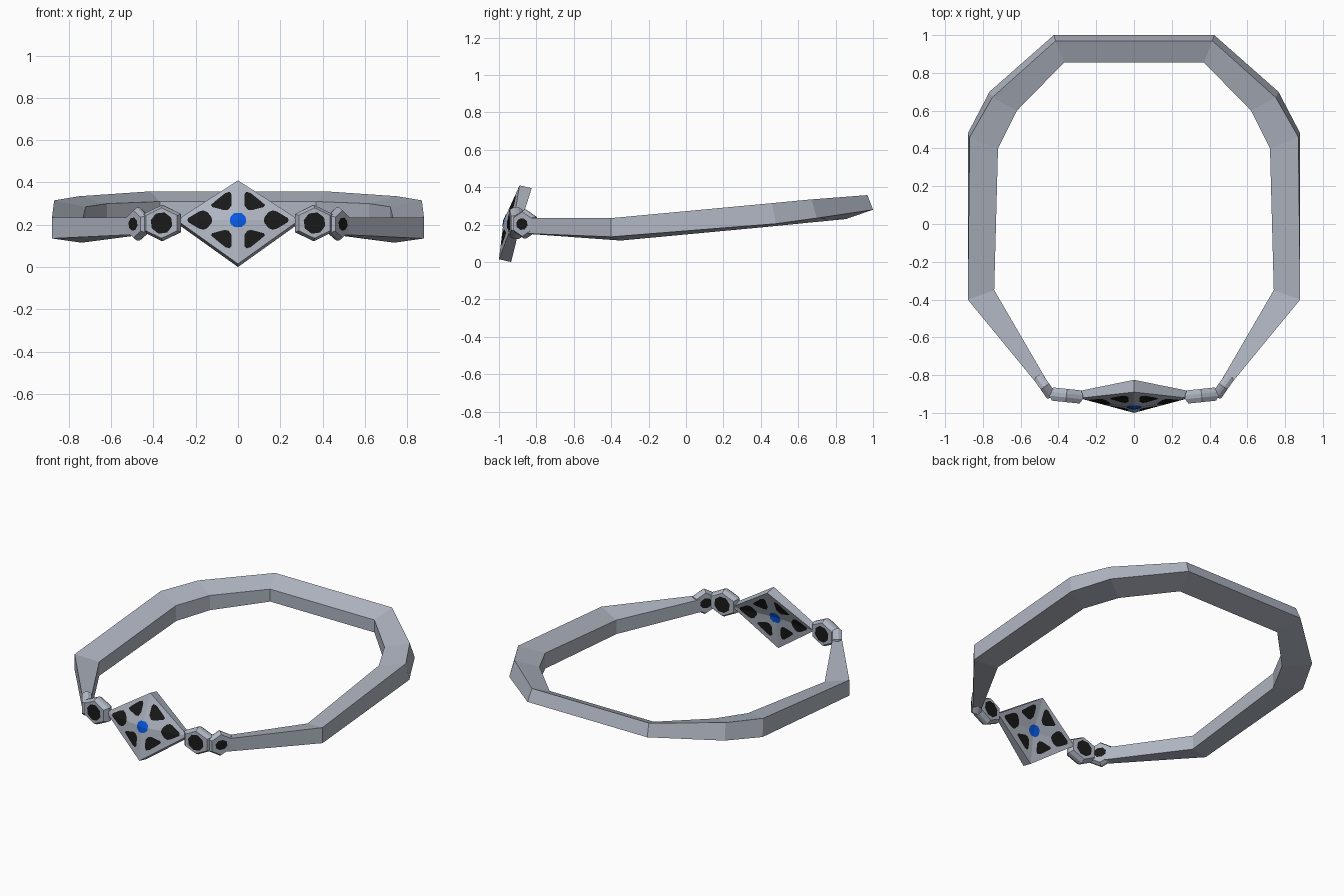
import bpy, bmesh, math
from mathutils import Vector, Matrix

if "Cube" in bpy.data.objects:
    bpy.data.objects.remove(bpy.data.objects["Cube"])


def mat(name, rgb):
    m = bpy.data.materials.new(name)
    m.diffuse_color = (*rgb, 1)
    m.use_nodes = True
    m.node_tree.nodes["Principled BSDF"].inputs["Base Color"].default_value = m.diffuse_color
    return m


STEEL = mat("steel grey", (0.43, 0.465, 0.535))
BLACK = mat("black stone", (0.010, 0.010, 0.010))
BLUE = mat("blue stone", (0.002, 0.095, 0.75))


def make(name, verts, faces, material, fix=True):
    bm = bmesh.new()
    vs = [bm.verts.new(v) for v in verts]
    for f in faces:
        bm.faces.new([vs[i] for i in f])
    if fix:
        bmesh.ops.recalc_face_normals(bm, faces=bm.faces)
    me = bpy.data.meshes.new(name)
    bm.to_mesh(me)
    bm.free()
    me.materials.append(material)
    ob = bpy.data.objects.new(name, me)
    bpy.context.collection.objects.link(ob)
    return ob


# Band: four-cornered sections (outer top, outer bottom, inner bottom, inner top)
half = [
    [(.465, -.905, .235), (.465, -.905, .155), (.435, -.875, .155), (.435, -.875, .235)],
    [(.88, -.40, .235), (.88, -.40, .135), (.74, -.35, .115), (.74, -.35, .205)],
    [(.87, .46, .315), (.88, .48, .205), (.72, .40, .185), (.72, .40, .285)],
    [(.75, .67, .335), (.765, .70, .235), (.62, .60, .205), (.62, .60, .30)],
    [(.415, .97, .358), (.425, 1.0, .28), (.37, .855, .23), (.37, .855, .31)],
]
sections = half + [[(-x, y, z) for x, y, z in s] for s in reversed(half)]
verts = [p for s in sections for p in s]
faces = [(0, 1, 2, 3), tuple(range(len(verts) - 4, len(verts)))]
for i in range(len(sections) - 1):
    for k in range(4):
        n = (k + 1) % 4
        faces.append((4 * i + k, 4 * i + n, 4 * i + 4 + n, 4 * i + 4 + k))
make("band", verts, faces, STEEL)

# Centre diamond: shallow four-sided pyramid, leaning back, thinner at the sides
CZ, HW = .222, .29


def surface(x, z, back=False):
    u = abs(x) / HW
    dz = z - CZ
    y = -.975 + u * .053 + (dz / .188 * .085 if dz > 0 else dz / .207 * .025)
    if back:
        return Vector((x, y + .065 - .027 * u, z - .015))
    return Vector((x, y, z))


corners = [(0, .41), (HW, CZ), (0, .015), (-HW, CZ), (0, CZ)]
verts = [surface(*c) for c in corners] + [surface(*c, True) for c in corners]
faces = []
for i in range(4):
    n = (i + 1) % 4
    faces += [(i, n, 4), (n + 5, i + 5, 9), (i, n, n + 5, i + 5)]
make("centre_diamond", verts, faces, STEEL)


# Diamond inlays: one quadrant outline repeated over all four, front and back
def inlays(name, outlines, material):
    for back in (False, True):
        shift = Vector((0, .003 if back else -.003, 0))
        verts, faces = [], []
        for sx in (1, -1):
            for sz in (1, -1):
                for o in outlines:
                    b = len(verts)
                    verts += [surface(sx * x, CZ + sz * z, back) + shift for x, z in o]
                    f = list(range(b, b + len(o)))
                    if (sx * sz < 0) != back:
                        f.reverse()
                    faces.append(f)
        make(name + ("_back" if back else "_front"), verts, faces, material, False)


inlays("black_inlays", [
    [(.030, .070), (.046, .049), (.065, .047), (.122, .062), (.128, .072), (.105, .092),
     (.060, .128), (.040, .134), (.030, .122)],
    [(.122, 0), (.240, 0), (.235, .010), (.185, .040), (.165, .046), (.145, .038), (.126, .015)],
], BLACK)
inlays("blue_inlay", [[(0, 0), (.038, 0), (.036, .016), (.018, .033), (0, .034)]], BLUE)


# Side settings: hexagonal blocks with a black oval on both faces
def setting(name, centre, angle, rx, rz, thick, stone):
    frame = Matrix.Translation(centre) @ Matrix.Rotation(angle, 4, 'Z')

    def ring(n, a, b, y, turn):
        return [frame @ Vector((a * math.cos(turn + math.tau * i / n), y,
                                b * math.sin(turn + math.tau * i / n))) for i in range(n)]
    h, t = thick / 2, math.radians(30)
    rings = [(.84, -h), (1, -h * .3), (1, h * .3), (.84, h)]
    verts = [p for s, y in rings for p in ring(6, rx * s, rz * s, y, t)]
    faces = [tuple(range(6)), tuple(range(18, 24))]
    for r in range(3):
        for i in range(6):
            n = (i + 1) % 6
            faces.append((6 * r + i, 6 * r + n, 6 * r + 6 + n, 6 * r + 6 + i))
    make(name, verts, faces, STEEL)
    pv = ring(8, *stone, -h - .003, t) + ring(8, *stone, h + .003, t)
    make(name + "_stone", pv, [tuple(range(8)), tuple(range(15, 7, -1))], BLACK, False)


for s, side in ((1, "right"), (-1, "left")):
    setting(side + "_inner_setting", (s * .358, -.908, .208), s * math.radians(6),
            .102, .086, .07, (.053, .052))
    setting(side + "_outer_setting", (s * .472, -.860, .203), s * math.radians(55),
            .080, .078, .055, (.038, .032))
